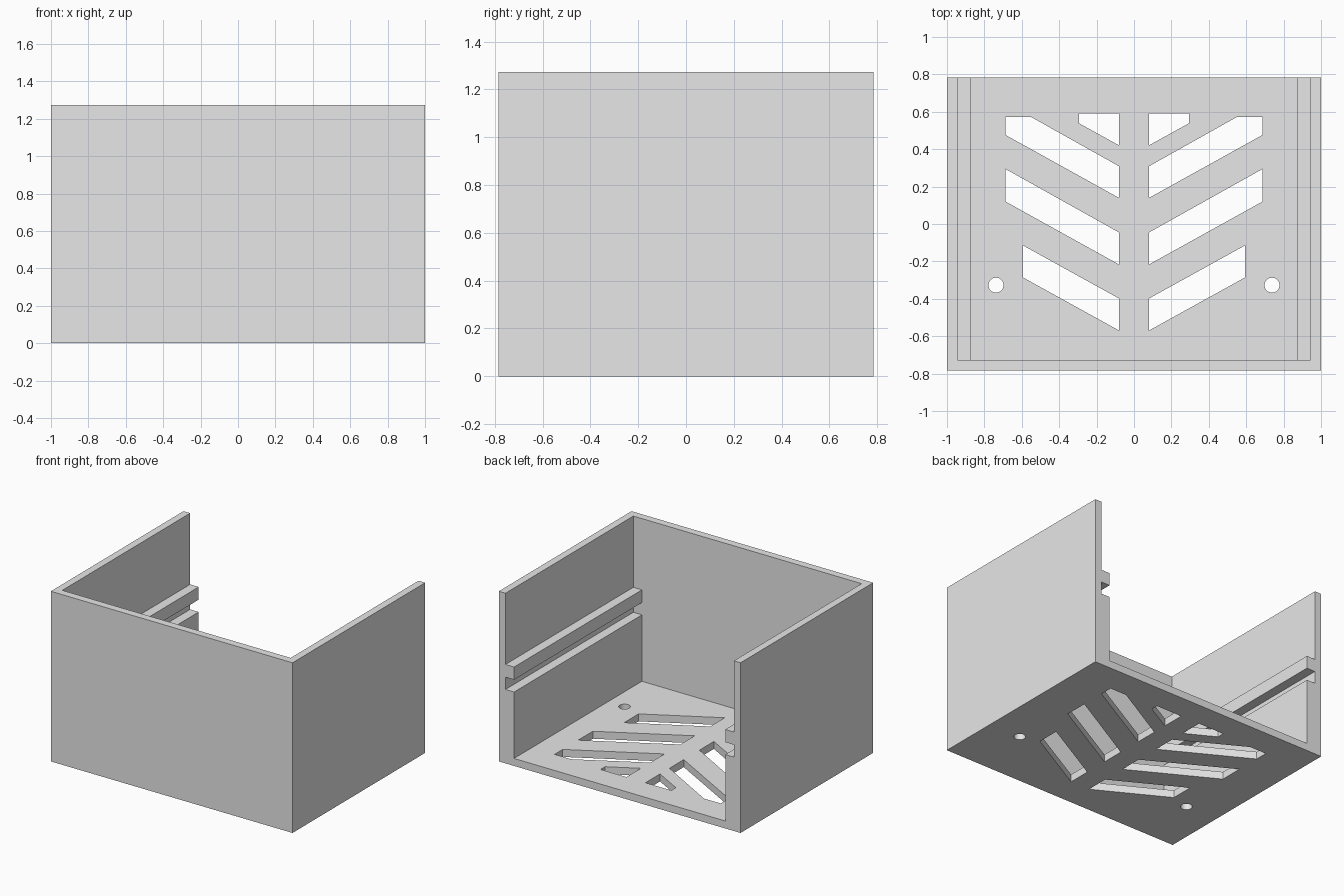
import bpy, bmesh, math
from mathutils import Vector

cube = bpy.data.objects.get("Cube")
if cube:
    bpy.data.objects.remove(cube, do_unlink=True)

W, D, H = 1.0, 0.784, 1.273      # half width, half depth, height
FLOOR, FRONT = 0.056, 0.057      # floor and front wall thickness
WALL_IN, RAIL_IN = 0.945, 0.874  # inner faces of side walls and rails

grey = bpy.data.materials.new("plain_grey")
grey.use_nodes = True
grey.diffuse_color = (0.8, 0.8, 0.8, 1)
grey.node_tree.nodes["Principled BSDF"].inputs["Base Color"].default_value = (0.8, 0.8, 0.8, 1)


def add_prism(bm, outline, depth):
    """Extrude a closed outline of 3D points along a vector."""
    face = bm.faces.new([bm.verts.new(p) for p in outline])
    new = bmesh.ops.extrude_face_region(bm, geom=[face])["geom"]
    bmesh.ops.translate(bm, vec=Vector(depth),
                        verts=[g for g in new if isinstance(g, bmesh.types.BMVert)])


def make_object(name, prisms):
    bm = bmesh.new()
    for outline, depth in prisms:
        add_prism(bm, outline, depth)
    bmesh.ops.recalc_face_normals(bm, faces=bm.faces)
    mesh = bpy.data.meshes.new(name)
    bm.to_mesh(mesh)
    bm.free()
    mesh.materials.append(grey)
    ob = bpy.data.objects.new(name, mesh)
    bpy.context.collection.objects.link(ob)
    return ob


def cut(target, cutter):
    cutter.hide_render = True
    mod = target.modifiers.new("cut", 'BOOLEAN')
    mod.operation, mod.solver, mod.object = 'DIFFERENCE', 'EXACT', cutter
    bpy.context.view_layer.objects.active = target
    bpy.ops.object.modifier_apply(modifier=mod.name)
    bpy.data.objects.remove(cutter, do_unlink=True)


# Solid outer block
block = [(-W, -D, 0), (W, -D, 0), (W, D, 0), (-W, D, 0)]
tray = make_object("open_back_tray", [(block, (0, 0, H))])

# Interior: open at the top and back, with a ledge, slot and rail on each side
half = [(RAIL_IN, FLOOR), (RAIL_IN, 0.553), (WALL_IN, 0.553), (WALL_IN, 0.645),
        (RAIL_IN, 0.645), (RAIL_IN, 0.74), (WALL_IN, 0.74), (WALL_IN, H + 0.1)]
section = half + [(-x, z) for x, z in reversed(half)]
y0 = FRONT - D
cavity = make_object("cavity_cutter",
                     [([(x, y0, z) for x, z in section], (0, D + 0.1 - y0, 0))])
cut(tray, cavity)

# Slanted vents and round screw holes through the floor, mirrored
SPINE = 0.079
vents = [
    [(SPINE, 0.308), (SPINE, 0.139), (0.687, 0.476), (0.687, 0.572), (0.55, 0.572)],
    [(SPINE, -0.046), (SPINE, -0.217), (0.687, 0.12), (0.687, 0.294)],
    [(SPINE, -0.399), (SPINE, -0.57), (0.593, -0.286), (0.593, -0.115)],
    [(SPINE, 0.592), (SPINE, 0.42), (0.293, 0.538), (0.293, 0.592)],
]
N = 32
vents.append([(0.738 + 0.04 * math.cos(math.tau * i / N),
               -0.327 + 0.04 * math.sin(math.tau * i / N)) for i in range(N)])
openings = [([(s * x, y, -0.1) for x, y in v], (0, 0, 0.3)) for v in vents for s in (-1, 1)]
cut(tray, make_object("vent_cutter", openings))

# Smooth hole walls while keeping corners crisp
bpy.ops.object.select_all(action='DESELECT')
tray.select_set(True)
bpy.context.view_layer.objects.active = tray
bpy.ops.object.shade_smooth_by_angle(angle=math.radians(20))
